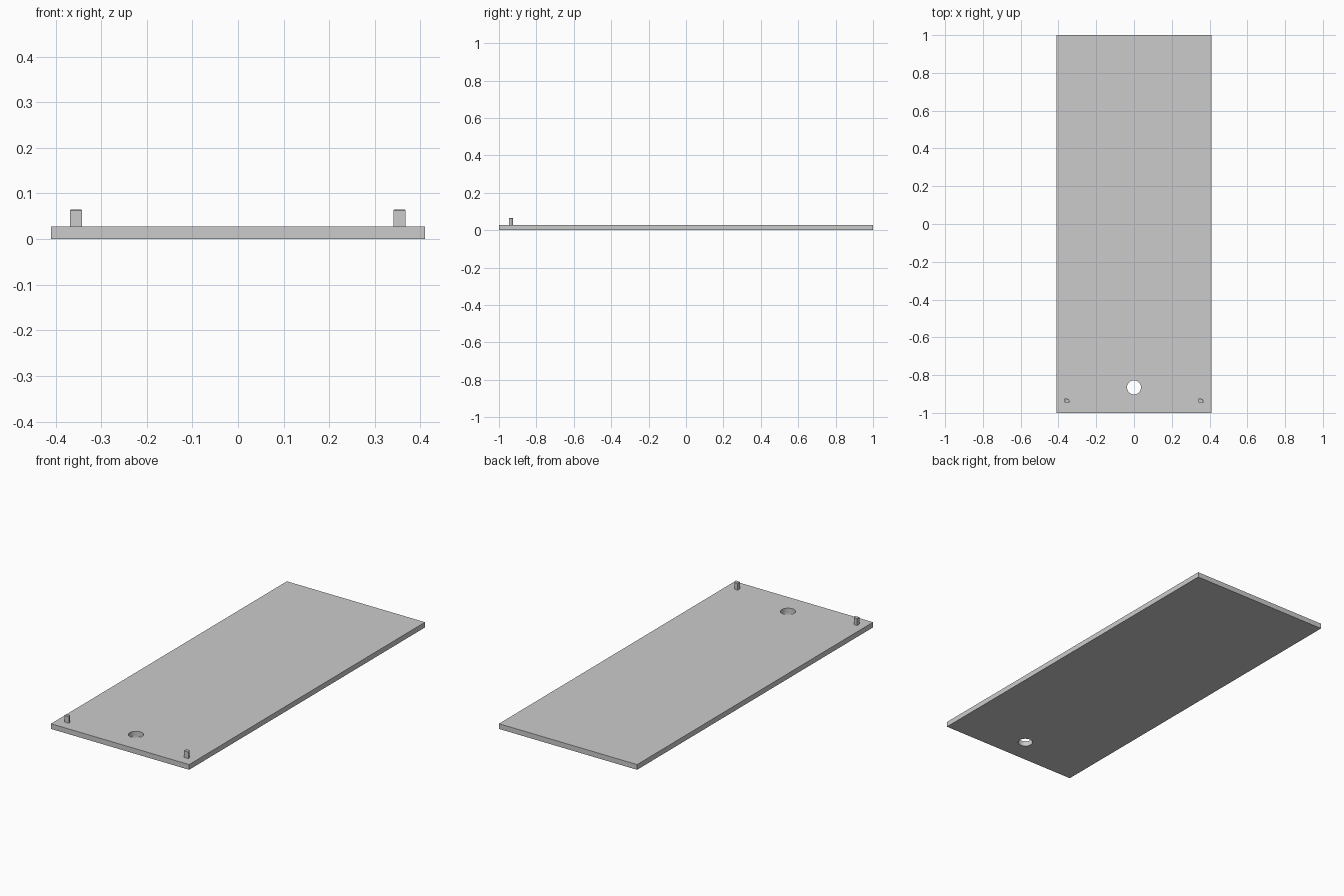
import bpy, bmesh, math

cube = bpy.data.objects.get("Cube")
if cube:
    bpy.data.objects.remove(cube, do_unlink=True)

grey = bpy.data.materials.new("light grey")
grey.use_nodes = True
colour = (0.6, 0.6, 0.6, 1)
grey.diffuse_color = colour
grey.node_tree.nodes["Principled BSDF"].inputs["Base Color"].default_value = colour


def prism(name, outline, bottom, top, chamfer=0):
    """Extrude a counter-clockwise outline, optionally chamfering its top rim."""
    bm = bmesh.new()
    base = bm.faces.new([bm.verts.new((x, y, bottom)) for x, y in outline])
    ext = bmesh.ops.extrude_face_region(bm, geom=[base])["geom"]
    for v in ext:
        if isinstance(v, bmesh.types.BMVert):
            v.co.z = top
    bmesh.ops.recalc_face_normals(bm, faces=bm.faces)
    if chamfer:
        rim = [e for e in bm.edges if all(v.co.z == e.verts[0].co.z > bottom for v in e.verts)]
        bmesh.ops.bevel(bm, geom=rim, offset=chamfer, segments=1, affect='EDGES')
    mesh = bpy.data.meshes.new(name)
    bm.to_mesh(mesh)
    bm.free()
    mesh.materials.append(grey)
    obj = bpy.data.objects.new(name, mesh)
    bpy.context.collection.objects.link(obj)
    return obj


def arc(cx, cy, r, start, end, n):
    angles = [start + (end - start) * i / n for i in range(n + 1)]
    return [(cx + r * math.cos(a), cy + r * math.sin(a)) for a in angles]


# Flat panel
W, T = 0.41, 0.028
panel = prism("panel", [(-W, -1), (W, -1), (W, 1), (-W, 1)], 0, T)

# Round through hole near the front edge
cutter = prism("hole_cutter", arc(0, -0.865, 0.037, 0, math.tau, 48)[:-1], -T, 2 * T)
cutter.hide_render = True
cutter.hide_set(True)
hole = panel.modifiers.new("round hole", 'BOOLEAN')
hole.operation = 'DIFFERENCE'
hole.solver = 'EXACT'
hole.object = cutter

# Smooth hole wall with sharp rims
bpy.ops.object.select_all(action='DESELECT')
panel.select_set(True)
bpy.context.view_layer.objects.active = panel
bpy.ops.object.modifier_apply(modifier=hole.name)
bpy.data.objects.remove(cutter, do_unlink=True)
bpy.ops.object.shade_smooth_by_angle(angle=math.radians(30))

# Two upright pegs: square front, rounded at the back right corner
for name, x in (("right_peg", -0.355), ("left_peg", 0.354)):
    x0, x1, y0, y1, r = x - 0.0135, x + 0.0135, -0.946, -0.924, 0.016
    outline = [(x0, y0), (x1, y0)] + arc(x1 - r, y1 - r, r, 0, math.pi / 2, 6) + [(x0, y1)]
    prism(name, outline, T - 0.002, 0.065, chamfer=0.002)
